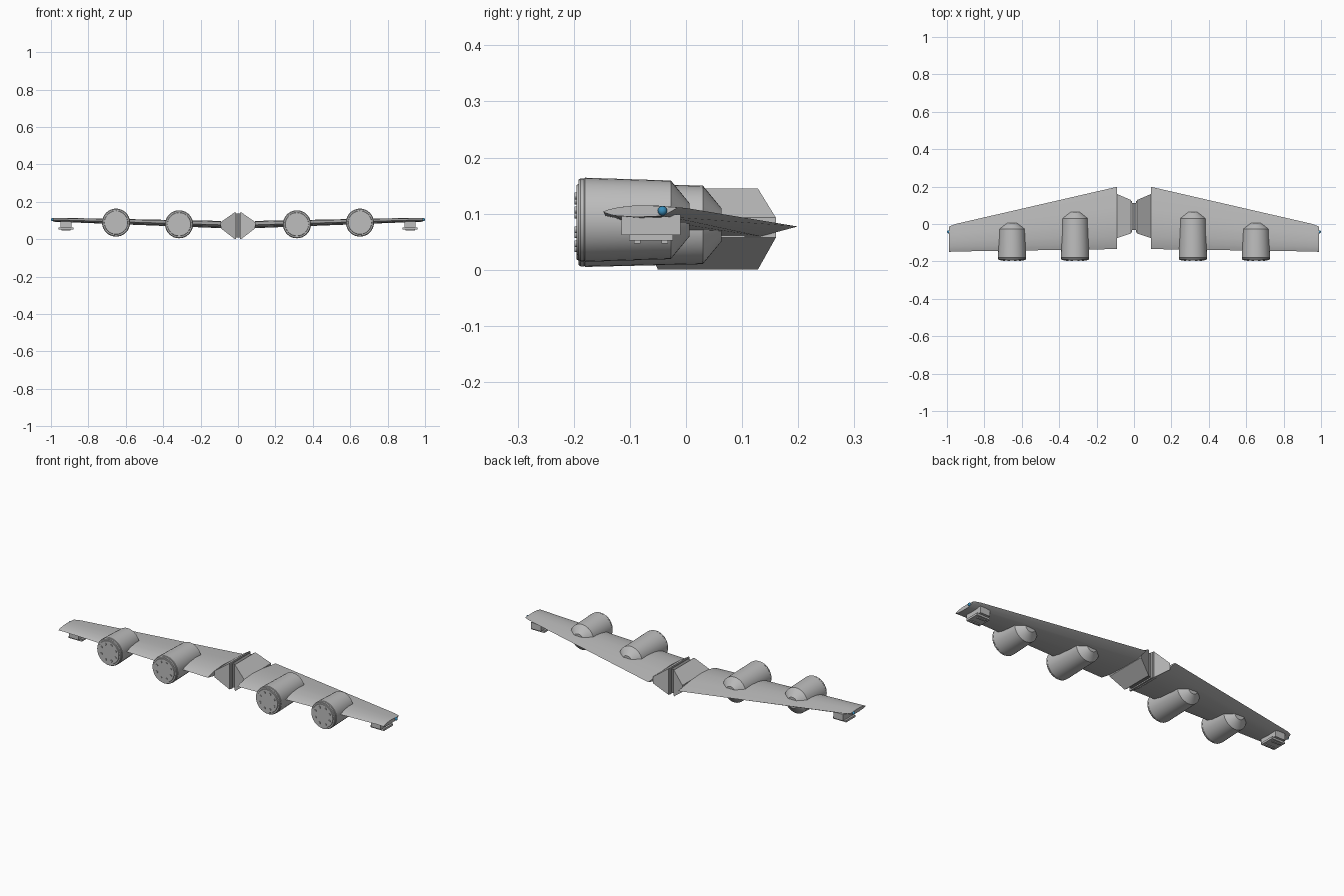
import bpy, bmesh, math
from mathutils import Matrix

cube = bpy.data.objects.get("Cube")
if cube:
    bpy.data.objects.remove(cube, do_unlink=True)


def make_material(name, color):
    m = bpy.data.materials.new(name)
    m.use_nodes = True
    m.diffuse_color = color
    m.node_tree.nodes["Principled BSDF"].inputs["Base Color"].default_value = color
    return m


HULL = make_material("hull grey", (0.51, 0.51, 0.51, 1))
DARK = make_material("dark joint grey", (0.22, 0.22, 0.22, 1))
BLUE = make_material("blue light", (0.04, 0.27, 0.5, 1))


def finish(name, bm, mat, smooth=False):
    bmesh.ops.recalc_face_normals(bm, faces=bm.faces)
    mesh = bpy.data.meshes.new(name)
    bm.to_mesh(mesh)
    bm.free()
    mesh.materials.append(mat)
    ob = bpy.data.objects.new(name, mesh)
    bpy.context.collection.objects.link(ob)
    if smooth:
        bpy.ops.object.select_all(action='DESELECT')
        bpy.context.view_layer.objects.active = ob
        ob.select_set(True)
        bpy.ops.object.shade_smooth_by_angle(angle=math.radians(30))
    return ob


def loft(name, rings, mat, smooth=False):
    """Skin closed rings of points and cap both ends."""
    bm = bmesh.new()
    loops = [[bm.verts.new(p) for p in ring] for ring in rings]
    n = len(loops[0])
    for a, b in zip(loops, loops[1:]):
        for i in range(n):
            j = (i + 1) % n
            bm.faces.new((a[i], a[j], b[j], b[i]))
    bm.faces.new(loops[0])
    bm.faces.new(loops[-1])
    return finish(name, bm, mat, smooth)


def slab(x, y, z):
    """Rectangular ring in the plane of constant x."""
    return [(x, y[0], z[0]), (x, y[1], z[0]), (x, y[1], z[1]), (x, y[0], z[1])]


def box(name, x, y, z, mat):
    return loft(name, [slab(px, y, z) for px in x], mat)


def turned(name, profile, x, z, mat, sides=32):
    """Round body along y from (y, radius) pairs."""
    angles = [2 * math.pi * i / sides for i in range(sides)]
    rings = [[(x + r * math.cos(a), y, z + r * math.sin(a)) for a in angles]
             for y, r in profile]
    return loft(name, rings, mat, True)


# Wing section: chord fraction and height fraction, over the top then back below
AIRFOIL = [(0, 0), (0.07, 0.4), (0.2, 0.8), (0.4, 1), (0.65, 0.75), (1, 0),
           (0.8, -0.8), (0.45, -0.75), (0.15, -0.45)]


def section(x, lead, trail, z_lead, z_trail, above, below):
    return [(x, lead + (trail - lead) * t,
             z_lead + (z_trail - z_lead) * t + h * (above if h > 0 else below))
            for t, h in AIRFOIL]


def engine(label, x, z, cone_start):
    turned(label + "_nacelle",
           [(-0.183, 0.072), (-0.18, 0.075), (cone_start, 0.07), (cone_start + 0.033, 0.03)],
           x, z, HULL)
    turned(label + "_front_rim", [(-0.192, 0.071), (-0.188, 0.074), (-0.182, 0.074)], x, z, HULL)
    turned(label + "_front_disc", [(-0.195, 0.062), (-0.191, 0.064)], x, z, HULL)
    # Ring of small round nozzles on the disc
    bm = bmesh.new()
    for i in range(8):
        a = math.pi * (i + 0.5) / 4
        place = Matrix.Translation((x + 0.046 * math.cos(a), -0.196, z + 0.046 * math.sin(a)))
        bmesh.ops.create_cone(bm, cap_ends=True, segments=12, radius1=0.006, radius2=0.006,
                              depth=0.006, matrix=place @ Matrix.Rotation(math.pi / 2, 4, 'X'))
    finish(label + "_nozzles", bm, HULL)


for side, s in (("left", 1), ("right", -1)):
    # Tapered wing with a clipped tip
    loft(side + "_wing", [
        section(s * 0.09, -0.134, 0.199, 0.077, 0.077, 0.021, 0.022),
        section(s * 0.955, -0.147, 0.0, 0.103, 0.11, 0.009, 0.018),
        section(s * 0.99, -0.149, -0.014, 0.103, 0.111, 0.008, 0.017)], HULL, True)

    # Wedge joining the wing to the centre joint
    loft(side + "_hub_wedge", [slab(s * 0.016, (-0.05, 0.128), (0, 0.145)),
                               slab(s * 0.09, (-0.075, 0.16), (0.057, 0.093))], HULL)
    box(side + "_hub_flange", (s * 0.011, s * 0.016), (-0.046, 0.124), (0.002, 0.143), HULL)

    engine(side + "_inner_engine", s * 0.315, 0.08, 0.03)
    engine(side + "_outer_engine", s * 0.652, 0.089, -0.027)

    # Pod below the wing tip
    box(side + "_pod_mount", (s * 0.89, s * 0.95), (-0.115, -0.01), (0.062, 0.098), HULL)
    box(side + "_pod_plate", (s * 0.88, s * 0.96), (-0.102, -0.023), (0.052, 0.063), HULL)
    for i, y in enumerate((-0.087, -0.038)):
        box(f"{side}_pod_foot_{i + 1}", (s * 0.895, s * 0.945), (y - 0.006, y + 0.006),
            (0.047, 0.053), HULL)

    # Wing tip light
    bm = bmesh.new()
    bmesh.ops.create_uvsphere(bm, u_segments=16, v_segments=8, radius=0.0085,
                              matrix=Matrix.Translation((s * 0.9915, -0.042, 0.105)))
    finish(side + "_tip_light", bm, BLUE, True)

# Recessed core between the flanges
box("hub_core", (-0.011, 0.011), (-0.032, 0.112), (0.008, 0.138), DARK)
